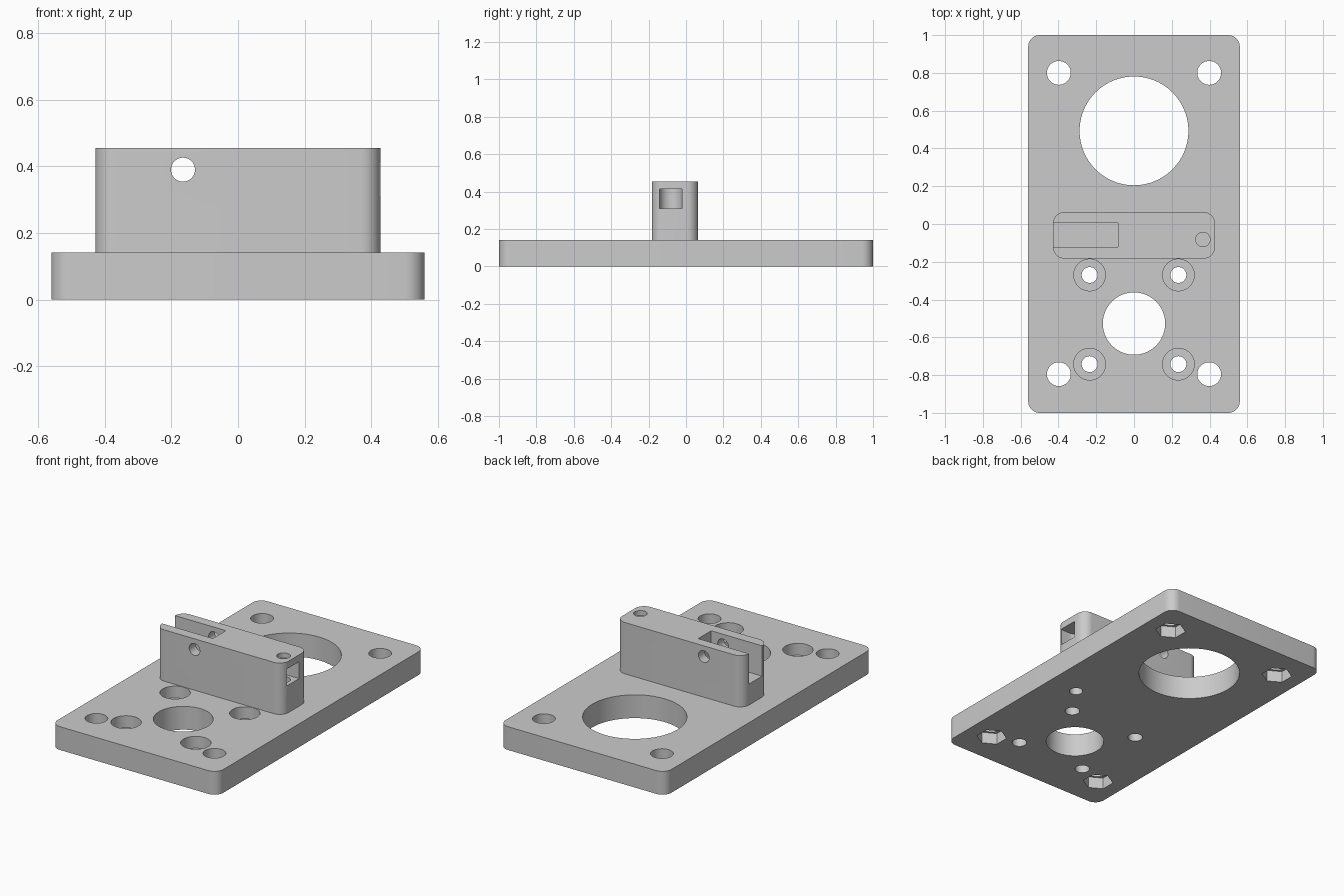
import bpy, math

old = bpy.data.objects.get("Cube")
if old:
    bpy.data.objects.remove(old, do_unlink=True)

grey = bpy.data.materials.new("plain_grey")
grey.use_nodes = True
colour = (0.6, 0.6, 0.6, 1)
grey.diffuse_color = colour
grey.node_tree.nodes["Principled BSDF"].inputs["Base Color"].default_value = colour


def prism(name, outline, z0, z1):
    """Extrude a counter-clockwise xy outline from z0 to z1."""
    n = len(outline)
    verts = [(x, y, z) for z in (z0, z1) for x, y in outline]
    faces = [tuple(reversed(range(n))), tuple(range(n, 2 * n))]
    faces += [(i, (i + 1) % n, (i + 1) % n + n, i + n) for i in range(n)]
    mesh = bpy.data.meshes.new(name)
    mesh.from_pydata(verts, [], faces)
    mesh.materials.append(grey)
    obj = bpy.data.objects.new(name, mesh)
    bpy.context.collection.objects.link(obj)
    return obj


def circle(x, y, r, n=48, turn=0.0):
    angles = [turn + math.tau * i / n for i in range(n)]
    return [(x + r * math.cos(a), y + r * math.sin(a)) for a in angles]


def rectangle(x0, x1, y0, y1):
    return [(x0, y0), (x1, y0), (x1, y1), (x0, y1)]


def rounded(x0, x1, y0, y1, r, steps=10):
    corners = [(x1 - r, y1 - r), (x0 + r, y1 - r), (x0 + r, y0 + r), (x1 - r, y0 + r)]
    points = []
    for quarter, (cx, cy) in enumerate(corners):
        for i in range(steps + 1):
            a = math.pi / 2 * (quarter + i / steps)
            points.append((cx + r * math.cos(a), cy + r * math.sin(a)))
    return points


def cut(target, cutter):
    """Subtract the cutter, bake the result and discard the cutter."""
    mod = target.modifiers.new("cut", "BOOLEAN")
    mod.operation = "DIFFERENCE"
    mod.solver = "EXACT"
    mod.object = cutter
    graph = bpy.context.evaluated_depsgraph_get()
    graph.update()
    mesh = bpy.data.meshes.new_from_object(target.evaluated_get(graph))
    target.modifiers.clear()
    target.data = mesh
    bpy.data.objects.remove(cutter, do_unlink=True)


def cut_prism(target, outline, z0, z1):
    cut(target, prism("cutter", outline, z0, z1))


PLATE_TOP, BLOCK_TOP = 0.142, 0.455
BELOW, ABOVE = -0.1, 0.6

# Base plate with its two large openings
plate = prism("base_plate", rounded(-0.56, 0.56, -1, 1, 0.06), 0, PLATE_TOP)
cut_prism(plate, circle(0, 0.493, 0.288, 96), BELOW, ABOVE)
cut_prism(plate, circle(0, -0.527, 0.165, 72), BELOW, ABOVE)

for side in (-1, 1):
    # Corner bolt holes with hexagonal nut recesses underneath
    for y in (-0.795, 0.8):
        cut_prism(plate, circle(side * 0.398, y, 0.063), BELOW, ABOVE)
        cut_prism(plate, circle(side * 0.398, y, 0.086, 6, math.pi / 6), BELOW, 0.07)
    # Counterbored screw holes around the smaller opening
    for y in (-0.27, -0.742):
        cut_prism(plate, circle(side * 0.235, y, 0.042), BELOW, ABOVE)
        cut_prism(plate, circle(side * 0.235, y, 0.084), 0.07, ABOVE)

# Upright block
block = prism("upright_block", rounded(-0.428, 0.428, -0.183, 0.064, 0.06), PLATE_TOP, BLOCK_TOP)

# Open slot at one end and the pin hole across it
cut_prism(block, rectangle(-0.6, -0.085, -0.121, 0.004), 0.27, ABOVE)
pin = prism("pin_cutter", circle(0, 0, 0.036), -0.5, 0.5)
pin.rotation_euler.x = math.pi / 2
pin.location = (-0.165, 0, 0.39)
cut(block, pin)

# Nut pocket in the other end, round at the back
sx, sy = 0.365, -0.082
pocket = [(0.6, sy + 0.06), *[(sx + 0.06 * math.cos(a), sy + 0.06 * math.sin(a))
          for a in [math.pi * (0.5 + i / 16) for i in range(17)]], (0.6, sy - 0.06)]
cut_prism(block, pocket, 0.31, 0.413)

# Vertical screw hole, closed by a thin skin above the pocket
cut_prism(block, circle(sx, sy, 0.038), 0.425, ABOVE)
for part in (plate, block):
    cut_prism(part, circle(sx, sy, 0.038), BELOW, 0.35)

# Smooth round walls, crisp edges
bpy.ops.object.select_all(action="DESELECT")
for part in (plate, block):
    part.select_set(True)
bpy.context.view_layer.objects.active = plate
bpy.ops.object.shade_smooth_by_angle(angle=math.radians(30))
